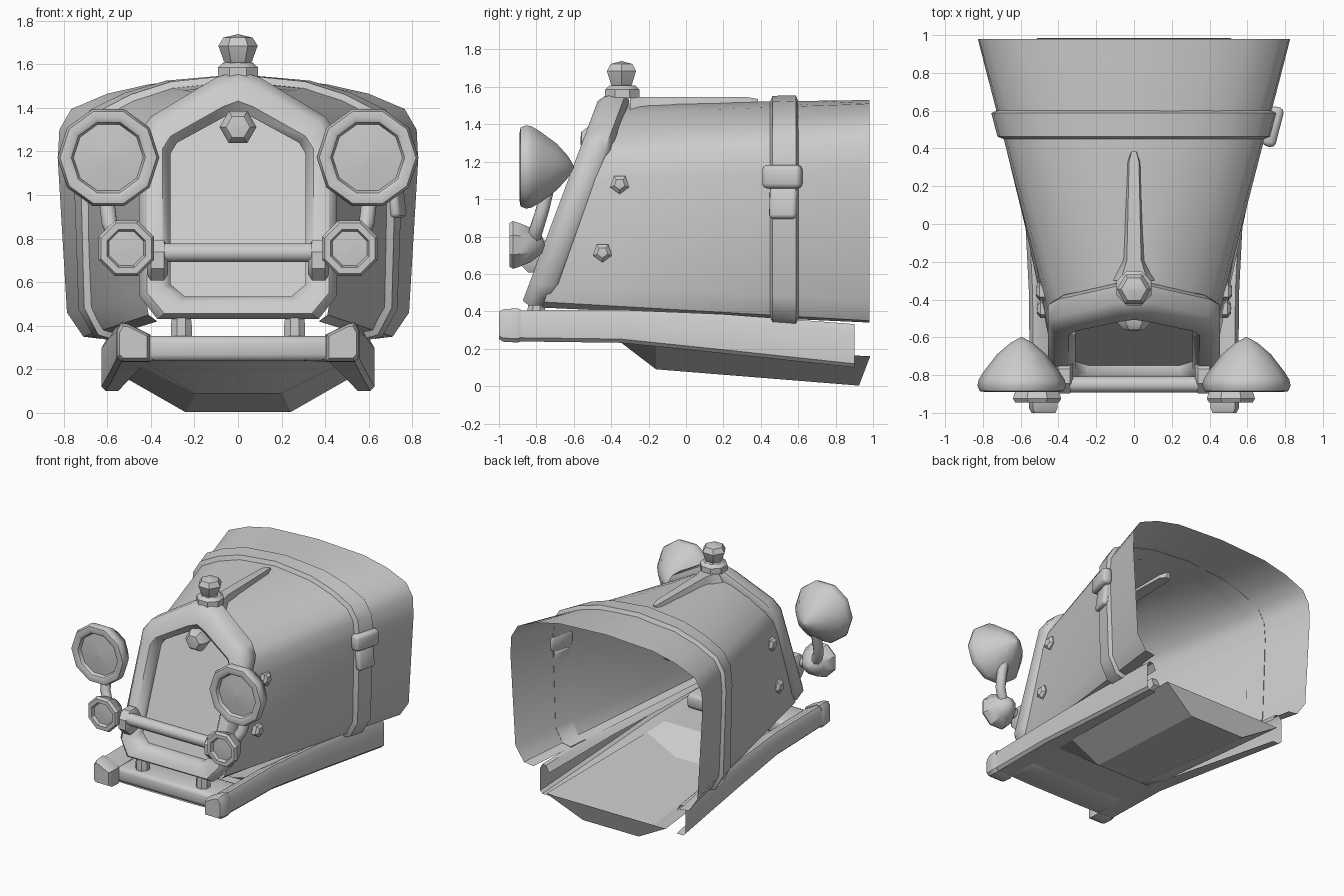
import bpy, bmesh, math
from mathutils import Vector, Matrix

if "Cube" in bpy.data.objects:
    bpy.data.objects.remove(bpy.data.objects["Cube"])


def finish(name, bm, mirror=False, angle=38):
    bmesh.ops.recalc_face_normals(bm, faces=bm.faces)
    me = bpy.data.meshes.new(name)
    bm.to_mesh(me)
    bm.free()
    ob = bpy.data.objects.new(name, me)
    bpy.context.collection.objects.link(ob)
    if mirror:
        ob.modifiers.new("Mirror", 'MIRROR')
    bpy.ops.object.select_all(action='DESELECT')
    ob.select_set(True)
    bpy.context.view_layer.objects.active = ob
    bpy.ops.object.shade_smooth_by_angle(angle=math.radians(angle))
    return ob


def loft(name, rings, closed=True, caps=(True, True), loop=False, mirror=False, angle=38):
    bm = bmesh.new()
    vs = [[bm.verts.new(p) for p in ring] for ring in rings]
    n = len(rings[0])
    pairs = list(zip(vs, vs[1:])) + ([(vs[-1], vs[0])] if loop else [])
    for a, b in pairs:
        for i in range(n if closed else n - 1):
            j = (i + 1) % n
            bm.faces.new((a[i], a[j], b[j], b[i]))
    if caps[0] and not loop:
        bm.faces.new(vs[0])
    if caps[1] and not loop:
        bm.faces.new(vs[-1])
    return finish(name, bm, mirror, angle)


def lathe(name, profile, n, loc, axis, phase=0.0, mirror=False, angle=38):
    """Turn (radius, height) points around an axis through loc."""
    rings = []
    for r, h in profile:
        r = max(r, 0.002)
        ring = []
        for k in range(n):
            a = phase + 2 * math.pi * k / n
            c, s = r * math.cos(a), r * math.sin(a)
            ring.append(Vector(loc) + Vector({'X': (h, c, s), 'Y': (c, h, s), 'Z': (c, s, h)}[axis]))
        rings.append(ring)
    return loft(name, rings, mirror=mirror, angle=angle)


def tube(name, pts, r, n=8, mirror=False):
    pts = [Vector(p) for p in pts]
    rings = []
    for i, p in enumerate(pts):
        d = (pts[min(i + 1, len(pts) - 1)] - pts[max(i - 1, 0)]).normalized()
        u = d.cross(Vector((0, 1, 0))).normalized()
        v = d.cross(u)
        rings.append([p + r * (math.cos(2 * math.pi * (k + .5) / n) * u + math.sin(2 * math.pi * (k + .5) / n) * v)
                      for k in range(n)])
    return loft(name, rings, mirror=mirror, angle=50)


def box(name, loc, size, bevel, rot=None):
    bm = bmesh.new()
    bmesh.ops.create_cube(bm, size=1)
    bmesh.ops.scale(bm, vec=size, verts=bm.verts)
    bmesh.ops.bevel(bm, geom=bm.edges[:], offset=bevel, segments=2, profile=.5, affect='EDGES')
    bmesh.ops.transform(bm, matrix=Matrix.Translation(loc) @ (rot or Matrix()), verts=bm.verts)
    return finish(name, bm, angle=50)


def full(half):
    """Mirror a half profile whose first point is on the centre line."""
    return [(-x, z) for x, z in reversed(half[1:])] + list(half)


def slant(z):
    return -.79 + .375 * (z - .45)


# Hood: ruled shell from the slanted grille to the wide rear opening
FRONT = full([(0, 1.51), (.14, 1.46), (.28, 1.38), (.39, 1.29), (.43, 1.22), (.44, 1.1), (.425, .54), (.41, .45), (.37, .42)])
REAR = full([(0, 1.53), (.4, 1.51), (.6, 1.465), (.765, 1.395), (.82, 1.3), (.827, 1.16), (.785, .46), (.71, .35), (.63, .34)])


def hood_point(i, t):
    (a, b), (c, d) = FRONT[i], REAR[i]
    y0 = slant(b) + .03
    return Vector((a + (c - a) * t, y0 + (.98 - y0) * t, b + (d - b) * t))


def hood_at(i, y):
    y0 = slant(FRONT[i][1]) + .03
    return hood_point(i, (y - y0) / (.98 - y0))


N = len(FRONT)
loft("hood", [[hood_point(i, k / 5) for i in range(N)] for k in range(6)], closed=False, caps=(False, False))

# Strap around the hood
rings = []
for i in range(N):
    d = hood_at(min(i + 1, N - 1), .525) - hood_at(max(i - 1, 0), .525)
    nrm = Vector((-d.z, 0, d.x)).normalized()
    rings.append([hood_at(i, y) + nrm * o for y, o in ((.448, -.004), (.463, .03), (.587, .03), (.602, -.004))])
loft("hood_strap", rings, angle=50)
turn = Matrix.Rotation(-.25, 4, 'Z')
box("strap_buckle", (.735, .515, 1.12), (.075, .215, .125), .025, turn)
box("strap_tongue", (.728, .52, .98), (.05, .15, .17), .02, turn @ Matrix.Rotation(-.12, 4, 'Y'))

# Centre spear on top of the hood
loft("hood_spear", [[(-w, y, z - .06), (-.65 * w, y, z), (.65 * w, y, z), (w, y, z - .06)]
                    for y, w, z in ((-.3, .11, 1.54), (-.25, .085, 1.545), (-.19, .058, 1.545),
                                    (.33, .04, 1.545), (.385, .018, 1.535))], angle=50)

# Grille surround and recessed panel
OUTER = [(0, 1.57), (.10, 1.54), (.40, 1.36), (.455, 1.28), (.455, .54), (.37, .43)]
INNER = [(0, 1.385), (.06, 1.36), (.28, 1.24), (.31, 1.19), (.31, .59), (.245, .535)]
SECTION = [(0, -.035), (.25, -.085), (.75, -.085), (1, -.04), (1, .05), (.75, .085), (.25, .085), (0, .05)]
rings = []
for (ox, oz), (ix, iz) in zip(full(OUTER), full(INNER)):
    rings.append([(ix + (ox - ix) * s, slant(iz + (oz - iz) * s) + d, iz + (oz - iz) * s) for s, d in SECTION])
loft("grille_surround", rings, loop=True, angle=48)
bm = bmesh.new()
bm.faces.new([bm.verts.new((x * 1.05, slant(z) + .01, z)) for x, z in full(INNER)])
finish("grille_panel", bm)
lathe("grille_badge", [(.085, .03), (.085, -.05), (.055, -.085), (0, -.09)], 6, (0, -.475, 1.312), 'Y')

# Radiator cap
lathe("cap_base", [(.10, 1.54), (.10, 1.585), (.075, 1.607), (.04, 1.61)], 8, (0, -.34, 0), 'Z', math.pi / 8)
lathe("cap_knob", [(.045, 1.59), (.065, 1.615), (.09, 1.685), (.068, 1.722), (0, 1.738)], 6, (0, -.345, 0), 'Z')

# Lamps, their stalks and the crossbar
lathe("headlamp", [(0, -.87), (.16, -.855), (.17, -.88), (.19, -.89), (.222, -.885), (.234, -.855), (.228, -.825),
                   (.2, -.78), (.13, -.69), (.06, -.63), (0, -.598)], 10, (.595, 0, 1.172), 'Y', mirror=True)
lathe("fog_lamp", [(0, -.925), (.085, -.92), (.095, -.945), (.125, -.945), (.138, -.925), (.13, -.9),
                   (.1, -.83), (.05, -.77), (0, -.755)], 8, (.513, 0, .755), 'Y', math.pi / 8, mirror=True)
tube("lamp_stalk", [(.6, -.73, 1.1), (.6, -.765, .95), (.59, -.79, .87), (.55, -.815, .79), (.48, -.83, .745),
                    (.38, -.84, .735)], .038, mirror=True)
tube("lamp_crossbar", [(-.34, -.85, .735), (.34, -.85, .735)], .046)
lathe("crossbar_bracket", [(.07, .322), (.1, .34), (.1, .4), (.07, .418)], 8, (0, -.805, .7), 'X', math.pi / 8, mirror=True)

# Side bolts
for y, z, x in ((-.355, 1.08, .49), (-.447, .715, .485)):
    lathe("hood_bolt", [(.053, -.05), (.053, .01), (.03, .028), (0, .03)], 5, (x, y, z), 'X', -math.pi / 2, mirror=True)


# Chassis rails with front end blocks
def rail_ring(y, xi, xo, zb, zt):
    return [Vector(p) for p in ((xi, y, zt - .055), (xo - .05, y, zt - .004), (xo - .02, y, zt), (xo, y, zt - .035),
                                (xo, y, zb + .02), (xo - .02, y, zb), (xi, y, zb))]


loft("chassis_rail", [rail_ring(*s) for s in ((-.95, .41, .55, .24, .405), (-.35, .42, .557, .232, .408),
                                              (.2, .48, .585, .175, .385), (.9, .55, .627, .1, .332))],
     closed=False, caps=(False, False), mirror=True)
block = []
for y, k in ((-1, .84), (-.975, 1), (-.9, 1.04), (-.885, .98)):
    ring = rail_ring(y, .405, .555, .237, .412)
    c = Vector((.48, y, .325))
    block.append([c + (p - c) * k for p in ring])
loft("rail_end_block", block, mirror=True)
box("front_crossmember", (0, -.75, .295), (.86, .28, .115), .03)
lathe("grille_post", [(.052, .33), (.052, .4), (.045, .46)], 8, (.26, -.8, 0), 'Z', math.pi / 8, mirror=True)

# Under-pan with sloped front and raised rear wall
PAN = [(-.89, -.89, .43, .245, .24, .24), (-.35, -.35, .43, .235, .2, .235),
       (-.16, -.16, .45, .215, .2, .09), (.985, .925, .515, .16, .24, .003)]
loft("under_pan", [[(-xt, yt, zt), (-xb, yb, zb), (xb, yb, zb), (xt, yt, zt)] for yt, yb, xt, zt, xb, zb in PAN],
     closed=False, caps=(False, True), angle=20)
